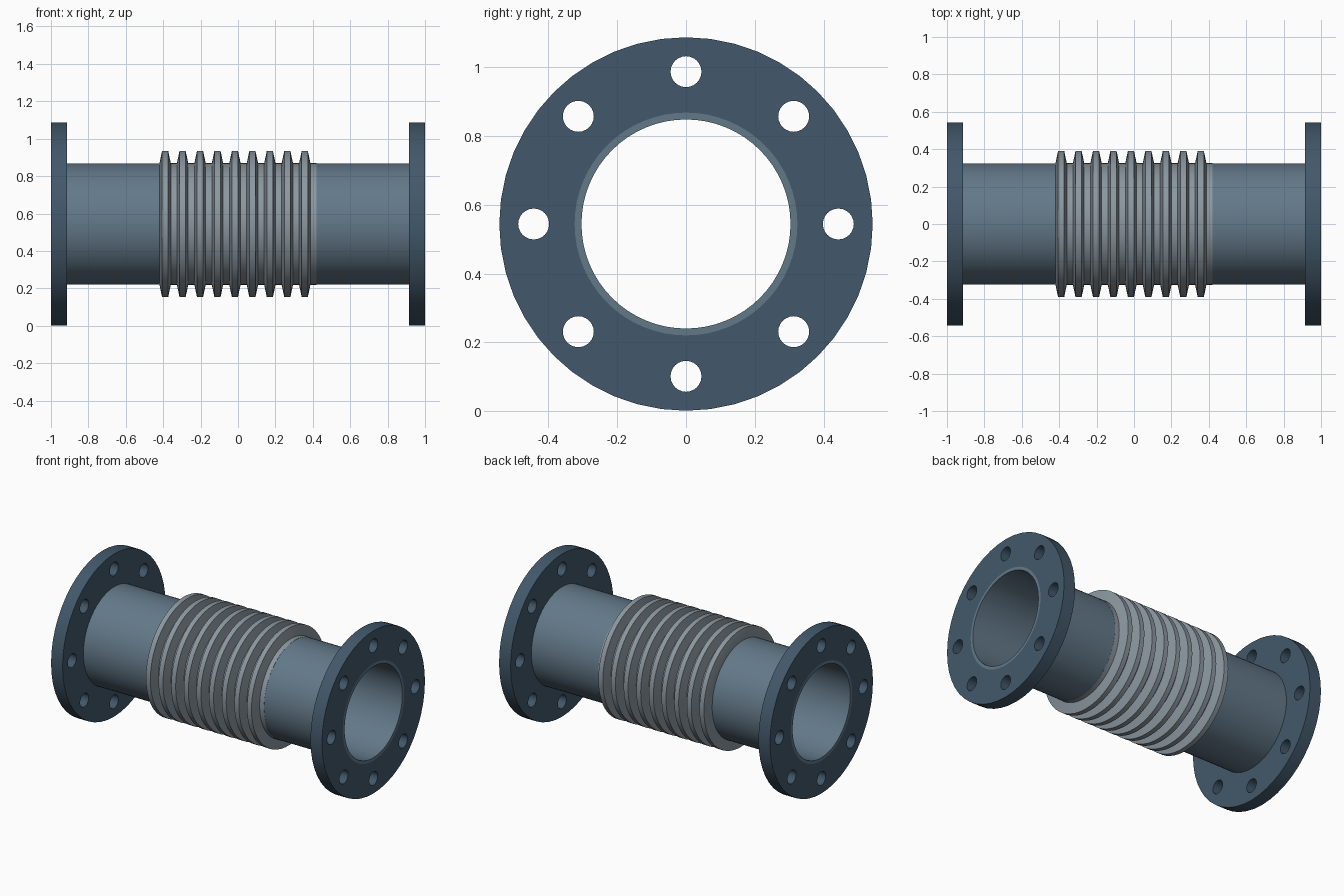
import bpy, bmesh
from math import cos, sin, pi, radians
from mathutils import Matrix

if "Cube" in bpy.data.objects:
    bpy.data.objects.remove(bpy.data.objects["Cube"])

CZ = 0.544            # height of the axis
SEG = 64


def material(name, rgb):
    m = bpy.data.materials.new(name)
    m.diffuse_color = (*rgb, 1)
    m.use_nodes = True
    m.node_tree.nodes["Principled BSDF"].inputs["Base Color"].default_value = m.diffuse_color
    return m


FLANGE = material("dark_blue_steel", (0.055, 0.098, 0.145))
PIPE = material("blue_grey_steel", (0.125, 0.19, 0.25))
BELLOWS = material("light_steel", (0.26, 0.31, 0.35))


def smooth(obj, mat, angle=30):
    obj.data.materials.clear()
    obj.data.materials.append(mat)
    bpy.ops.object.select_all(action='DESELECT')
    obj.select_set(True)
    bpy.context.view_layer.objects.active = obj
    bpy.ops.object.shade_smooth_by_angle(angle=radians(angle))


def revolve(name, profile, mat):
    """Spin a closed (x, radius) profile around the x axis."""
    bm = bmesh.new()
    rings = []
    for i in range(SEG):
        a = 2 * pi * i / SEG
        rings.append([bm.verts.new((x, r * sin(a), CZ + r * cos(a))) for x, r in profile])
    n = len(profile)
    for i in range(SEG):
        p, q = rings[i], rings[(i + 1) % SEG]
        for j in range(n):
            k = (j + 1) % n
            bm.faces.new((p[j], p[k], q[k], q[j]))
    bmesh.ops.recalc_face_normals(bm, faces=bm.faces)
    me = bpy.data.meshes.new(name)
    bm.to_mesh(me)
    bm.free()
    obj = bpy.data.objects.new(name, me)
    bpy.context.collection.objects.link(obj)
    smooth(obj, mat)


def flange(name, x):
    """Drilled ring: filled 2D outline with holes, extruded."""
    cu = bpy.data.curves.new(name, 'CURVE')
    cu.dimensions = '2D'
    cu.fill_mode = 'BOTH'
    cu.extrude = 0.0425

    def circle(cx, cy, r, n):
        s = cu.splines.new('POLY')
        s.points.add(n - 1)
        for i, p in enumerate(s.points):
            a = 2 * pi * i / n
            p.co = (cx + r * cos(a), cy + r * sin(a), 0, 1)
        s.use_cyclic_u = True

    circle(0, 0, 0.543, 48)
    circle(0, 0, 0.324, SEG)
    for i in range(8):
        a = i * pi / 4
        circle(0.443 * cos(a), 0.443 * sin(a), 0.045, 24)
    obj = bpy.data.objects.new(name, cu)
    bpy.context.collection.objects.link(obj)
    bpy.ops.object.select_all(action='DESELECT')
    obj.select_set(True)
    bpy.context.view_layer.objects.active = obj
    bpy.ops.object.convert(target='MESH')
    obj = bpy.context.view_layer.objects.active
    obj.name = name
    bm = bmesh.new()
    bm.from_mesh(obj.data)
    bmesh.ops.remove_doubles(bm, verts=bm.verts, dist=1e-5)
    bm.transform(Matrix.Translation((x, 0, CZ)) @ Matrix.Rotation(pi / 2, 4, 'Y'))
    bmesh.ops.recalc_face_normals(bm, faces=bm.faces)
    bm.to_mesh(obj.data)
    bm.free()
    smooth(obj, FLANGE)


# End flanges and pipe stubs
for side, s in (("left", -1), ("right", 1)):
    flange(side + "_flange", s * 0.9575)
    revolve(side + "_pipe", [(s * 1.0, 0.304), (s * 1.0, 0.324),
                             (s * 0.42, 0.324), (s * 0.42, 0.304)], PIPE)

# Corrugated bellows: nine convolutions with a thin wall
pitch, wall = 0.84 / 9, 0.02
outer = []
for i in range(9):
    x0 = -0.42 + i * pitch
    outer += [(x0, 0.325), (x0 + 0.15 * pitch, 0.391),
              (x0 + 0.5 * pitch, 0.391), (x0 + 0.65 * pitch, 0.325)]
outer.append((0.42, 0.325))
inner = [(x, r - wall) for x, r in reversed(outer)]
revolve("bellows", outer + inner, BELLOWS)
